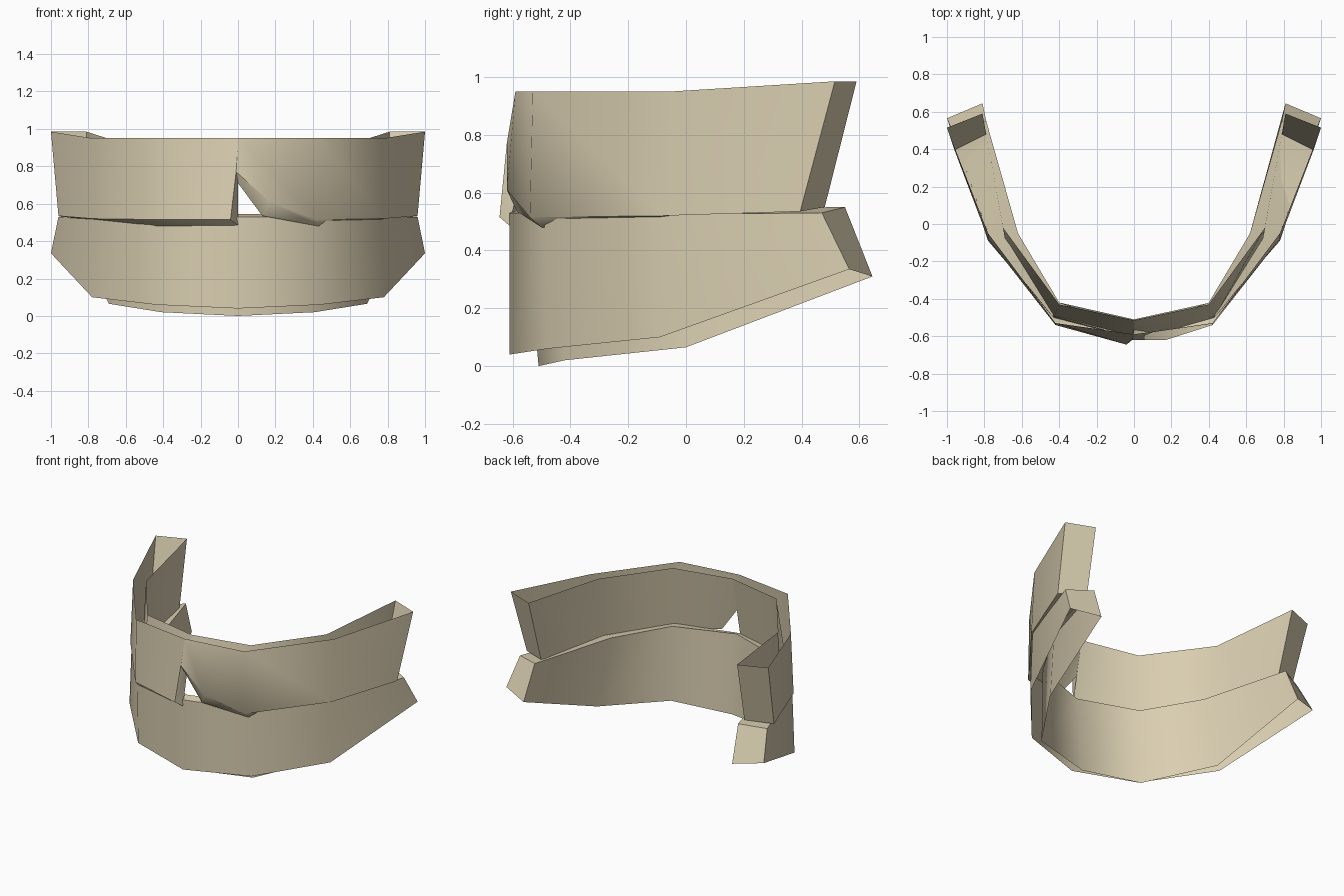
import bpy, bmesh, math

if "Cube" in bpy.data.objects:
    bpy.data.objects.remove(bpy.data.objects["Cube"])

enamel = bpy.data.materials.new("ivory enamel")
enamel.diffuse_color = (0.70, 0.62, 0.44, 1)
enamel.use_nodes = True
enamel.node_tree.nodes["Principled BSDF"].inputs["Base Color"].default_value = enamel.diffuse_color


def arch(half):
    """Mirror a list of points running from the right back end to the centre."""
    left = [(-x, y, z) for x, y, z in half]
    return left + half[-2::-1]


def channel(name, rows):
    """Open channel: skin neighbouring rows of points and cap both ends."""
    bm = bmesh.new()
    cache = {}

    def vert(p):
        if p not in cache:
            cache[p] = bm.verts.new(p)
        return cache[p]

    def face(points):
        unique = list(dict.fromkeys(points))
        if len(unique) > 2:
            bm.faces.new([vert(p) for p in unique])

    for a, b in zip(rows, rows[1:]):
        for i in range(len(a) - 1):
            face([a[i], a[i + 1], b[i + 1], b[i]])
    face([r[0] for r in rows])
    face([r[-1] for r in rows][::-1])
    # the first wall is the outer one, so its centre must face the front
    bm.normal_update()
    bm.faces.ensure_lookup_table()
    bmesh.ops.recalc_face_normals(bm, faces=bm.faces)
    bm.faces.ensure_lookup_table()
    if bm.faces[2].normal.y > 0:
        bmesh.ops.reverse_faces(bm, faces=bm.faces)
    mesh = bpy.data.meshes.new(name)
    bm.to_mesh(mesh)
    bm.free()
    mesh.materials.append(enamel)
    obj = bpy.data.objects.new(name, mesh)
    bpy.context.collection.objects.link(obj)
    bpy.context.view_layer.objects.active = obj
    obj.select_set(True)
    bpy.ops.object.shade_smooth_by_angle(angle=math.radians(48))
    obj.select_set(False)


def chipped(half, chip):
    """Biting edge of the upper row with the three chip points at the centre."""
    return [(-x, y, z) for x, y, z in half] + chip + half[::-1]


def widened(half):
    """Gum edge whose centre point repeats to match the three chip points."""
    row = arch(half)
    return row[:3] + [row[3]] * 3 + row[4:]


# Upper row: open at the gum side, narrow at the biting edge, chipped in front
upper_outer_top = widened([(1.0, .515, .985), (.78, -.05, .95),
                           (.42, -.53, .95), (0, -.59, .95)])
upper_inner_top = widened([(.81, .59, .985), (.70, -.02, .95),
                           (.40, -.43, .95), (0, -.515, .95)])
upper_outer_bite = chipped([(.96, .395, .535), (.78, -.08, .52), (.42, -.54, .515)],
                           [(-.04, -.645, .515), (-.01, -.62, .77), (.17, -.62, .61)])
upper_inner_bite = chipped([(.79, .48, .55), (.69, -.08, .49), (.43, -.50, .48)],
                           [(0, -.61, .485), (0, -.565, .71), (.13, -.585, .535)])
channel("upper_teeth", [upper_outer_top, upper_outer_bite,
                        upper_inner_bite, upper_inner_top])

# Lower row: open at the bottom
lower_outer_bottom = arch([(1.0, .565, .335), (.78, -.09, .10),
                           (.44, -.48, .06), (0, -.61, .04)])
lower_outer_bite = arch([(.96, .47, .53), (.77, -.08, .525),
                         (.44, -.49, .53), (0, -.61, .53)])
lower_inner_bite = arch([(.79, .55, .55), (.62, -.05, .545),
                         (.40, -.42, .545), (0, -.56, .545)])
lower_inner_bottom = arch([(.81, .645, .31), (.69, 0, .065),
                           (.41, -.42, .02), (0, -.51, 0)])
channel("lower_teeth", [lower_outer_bottom, lower_outer_bite,
                        lower_inner_bite, lower_inner_bottom])
